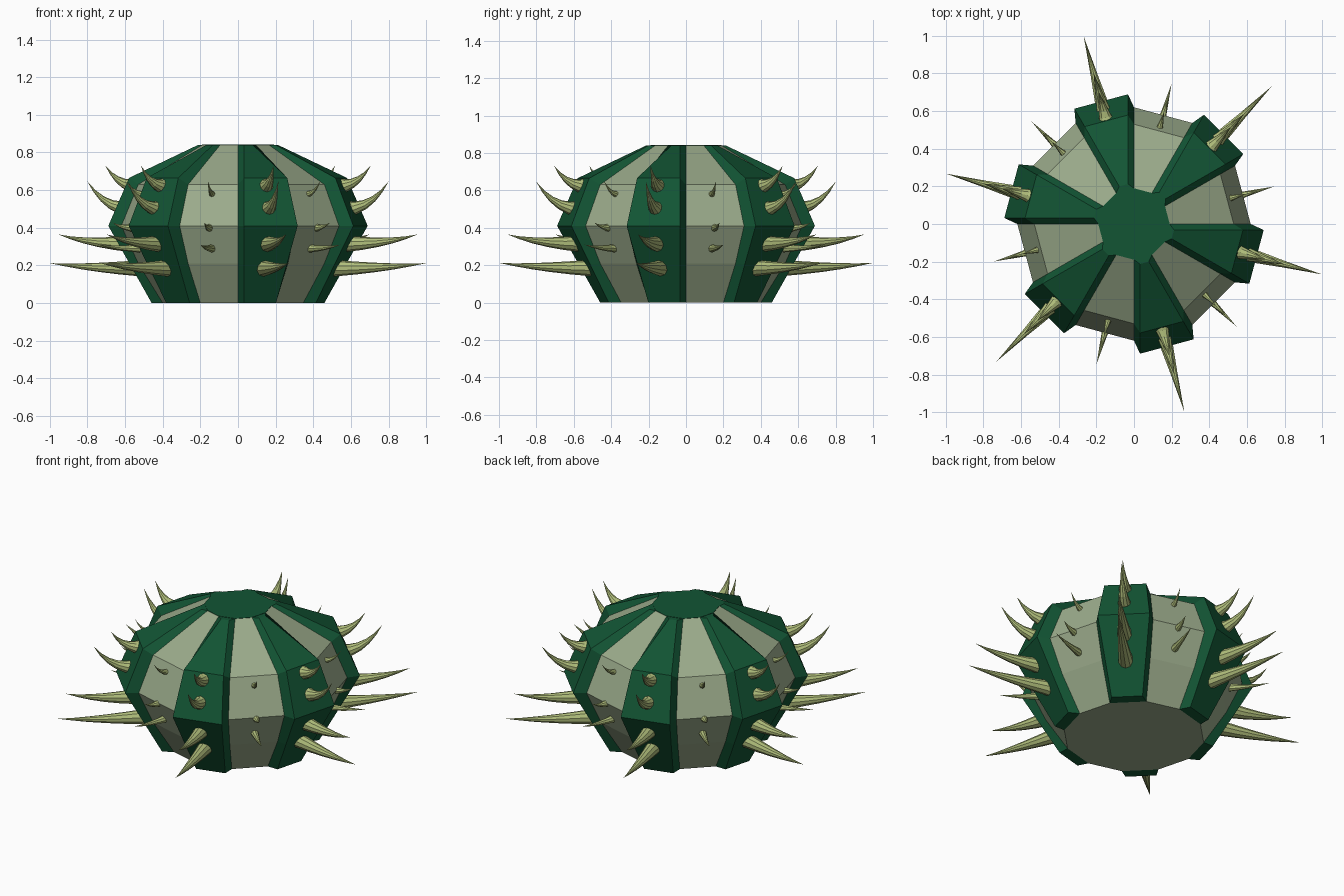
import bpy, bmesh
from math import sin, cos, asin, radians, pi
from mathutils import Vector, Matrix

if "Cube" in bpy.data.objects:
    bpy.data.objects.remove(bpy.data.objects["Cube"], do_unlink=True)


def material(name, rgb):
    m = bpy.data.materials.new(name)
    m.use_nodes = True
    m.diffuse_color = (*rgb, 1)
    bsdf = m.node_tree.nodes["Principled BSDF"]
    bsdf.inputs["Base Color"].default_value = (*rgb, 1)
    bsdf.inputs["Roughness"].default_value = 0.8
    return m


GREEN = material("dark green", (0.006, 0.089, 0.034))
PALE = material("pale sage", (0.33, 0.41, 0.26))
THORN = material("yellow green", (0.44, 0.52, 0.20))


def finish(bm, name, mat):
    bmesh.ops.remove_doubles(bm, verts=bm.verts, dist=0.0005)
    bmesh.ops.recalc_face_normals(bm, faces=bm.faces)
    mesh = bpy.data.meshes.new(name)
    bm.to_mesh(mesh)
    bm.free()
    mesh.materials.append(mat)
    obj = bpy.data.objects.new(name, mesh)
    bpy.context.collection.objects.link(obj)
    return obj


def polar(r, a, z):
    return (r * cos(a), r * sin(a), z)


def strip(bm, left, right):
    """Quads between two vertical polylines."""
    for i in range(len(left) - 1):
        bm.faces.new((left[i], right[i], right[i + 1], left[i + 1]))


# Profiles as (radius, height)
CORE = [(0.40, 0), (0.53, 0.21), (0.62, 0.41), (0.53, 0.63), (0.19, 0.84)]
RIB = [(0.46, 0), (0.575, 0.205), (0.69, 0.41), (0.58, 0.665), (0.215, 0.84)]
INSET = 0.032
SEG = radians(30)

# Pale twelve-sided body
bm = bmesh.new()
cols = [[bm.verts.new(polar(r, k * SEG, z)) for r, z in CORE] for k in range(12)]
for k in range(12):
    strip(bm, cols[k], cols[(k + 1) % 12])
bm.faces.new([c[0] for c in cols])
bm.faces.new([c[-1] for c in cols])
finish(bm, "body", PALE)

# Raised green ribs, one over every second side
for k in range(6):
    bm = bmesh.new()
    a0 = (2 * k + 1) * SEG
    a1 = a0 + SEG

    def column(profile, a, side):
        return [bm.verts.new(polar(r, a + side * asin(INSET / r), z))
                for r, z in profile]

    lines = [column(CORE, a0, 0), column(RIB, a0, 1),
             column(RIB, a1, -1), column(CORE, a1, 0)]
    for left, right in zip(lines, lines[1:]):
        strip(bm, left, right)
    bm.faces.new([c[0] for c in lines])
    bm.faces.new([c[-1] for c in lines])
    finish(bm, f"rib_{k + 1}", GREEN)

# Thin green cap over the top
bm = bmesh.new()
r, z = CORE[-1]
rings = [[bm.verts.new(polar(r, k * SEG, h)) for k in range(12)]
         for h in (z - 0.001, z + 0.002)]
for k in range(12):
    n = (k + 1) % 12
    bm.faces.new((rings[0][k], rings[0][n], rings[1][n], rings[1][k]))
bm.faces.new(rings[1])
finish(bm, "top_cap", GREEN)


def thorn(bm, angle, base, tip, radius, sides=10, steps=5):
    """Cone that leaves the surface level and bends up to its tip."""
    p0 = Vector((base[0], 0, base[1]))
    p2 = Vector((tip[0], 0, tip[1]))
    p1 = Vector((base[0] + 0.6 * (tip[0] - base[0]), 0, base[1]))
    spin = Matrix.Rotation(angle, 3, "Z")
    rings = []
    for s in range(steps):
        t = s / steps
        centre = p0 * (1 - t) ** 2 + p1 * 2 * t * (1 - t) + p2 * t * t
        d = ((p1 - p0) * (1 - t) + (p2 - p1) * t).normalized()
        up = Vector((-d.z, 0, d.x))
        rad = radius * (1 - t) ** 1.1
        ring = []
        for i in range(sides):
            a = 2 * pi * i / sides
            offset = up * cos(a) + Vector((0, 1, 0)) * sin(a)
            ring.append(bm.verts.new(spin @ (centre + offset * rad)))
        rings.append(ring)
    end = bm.verts.new(spin @ p2)
    bm.faces.new(rings[0])
    for i in range(sides):
        j = (i + 1) % sides
        for lo, hi in zip(rings, rings[1:]):
            bm.faces.new((lo[i], lo[j], hi[j], hi[i]))
        bm.faces.new((rings[-1][i], rings[-1][j], end))


def thorn_row(name, first_angle, base, tip, radius, sides):
    bm = bmesh.new()
    for k in range(6):
        thorn(bm, radians(first_angle + 60 * k), base, tip, radius, sides)
    finish(bm, name, THORN)


# Long thorns on the ribs: base, tip (radius, height)
LONG = [((0.53, 0.185), (1.035, 0.212)), ((0.59, 0.315), (0.99, 0.365)),
        ((0.59, 0.50), (0.83, 0.648)), ((0.55, 0.62), (0.73, 0.73))]
for i, (base, tip) in enumerate(LONG):
    thorn_row(f"long_thorns_row_{i + 1}", 45, base, tip, 0.044, 10)

# Short thorns on the pale panels
SHORT = [((0.54, 0.29), (0.77, 0.31)), ((0.58, 0.40), (0.69, 0.427)),
         ((0.50, 0.575), (0.62, 0.65))]
for i, (base, tip) in enumerate(SHORT):
    thorn_row(f"short_thorns_row_{i + 1}", 15, base, tip, 0.022, 8)
